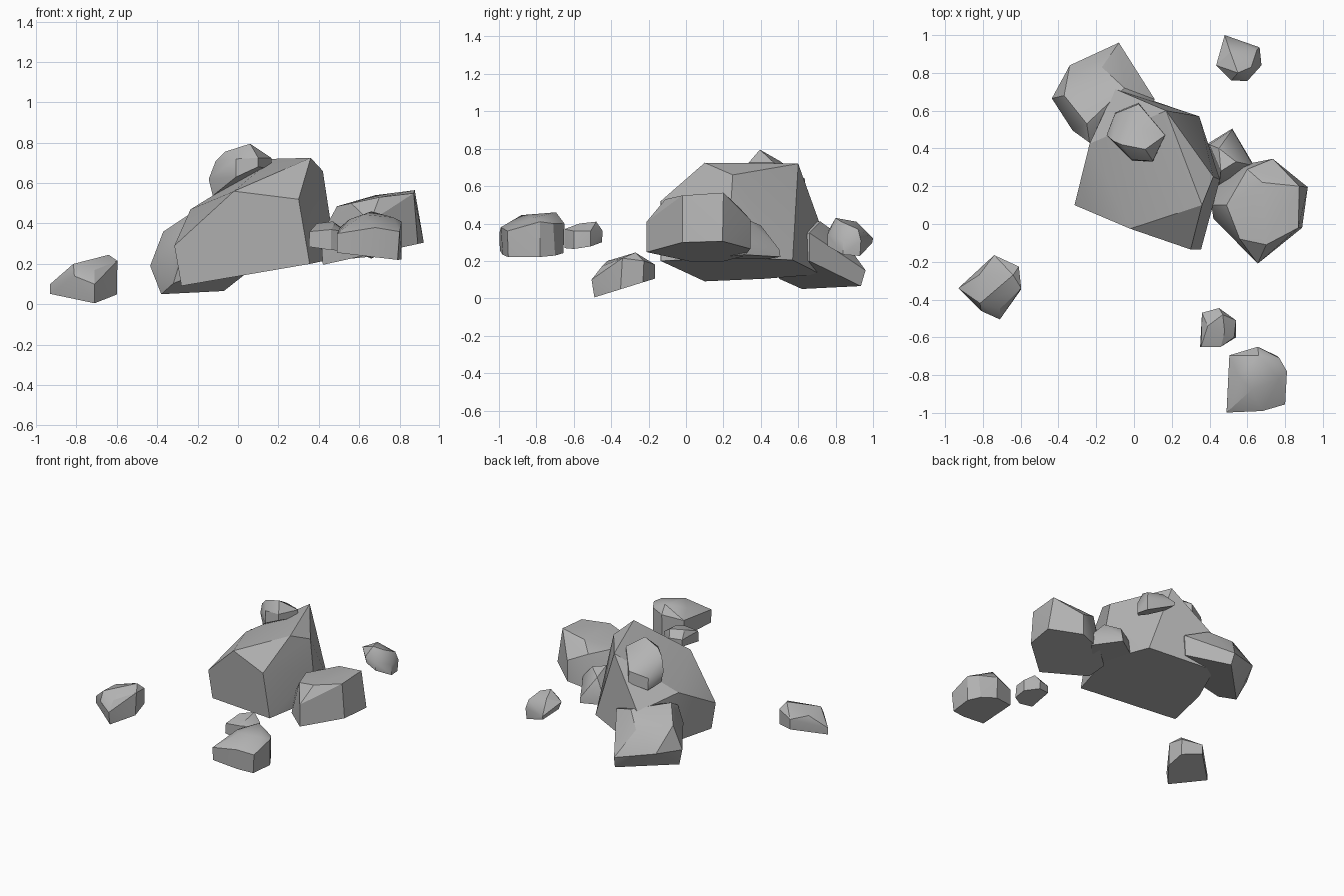
import bpy, bmesh
from math import radians

stone = bpy.data.materials.new("stone")
stone.diffuse_color = (.45, .45, .45, 1)


def rock(name, plane, base, upper):
    """Faceted boulder: a base outline on a tilted plane (z = a + bx*x + by*y), hulled with upper corners."""
    a, bx, by = plane
    bm = bmesh.new()
    for x, y in base:
        bm.verts.new((x, y, a + bx * x + by * y))
    for p in upper:
        bm.verts.new(p)
    bmesh.ops.convex_hull(bm, input=bm.verts[:])
    loose = [v for v in bm.verts if not v.link_faces]
    bmesh.ops.delete(bm, geom=loose, context='VERTS')
    bmesh.ops.dissolve_limit(bm, angle_limit=radians(4), verts=bm.verts[:], edges=bm.edges[:])
    bmesh.ops.recalc_face_normals(bm, faces=bm.faces[:])
    me = bpy.data.meshes.new(name)
    bm.to_mesh(me)
    bm.free()
    me.materials.append(stone)
    ob = bpy.data.objects.new(name, me)
    bpy.context.collection.objects.link(ob)
    # soften shallow edges, keep strong facets
    me.shade_smooth()
    me.set_sharp_from_angle(angle=radians(30))


# large central boulder
rock("main_boulder", (.139, .175, .01),
     [(-.28, .10), (.355, -.135), (.45, .235), (.345, .57), (-.10, .72), (-.22, .42)],
     [(-.315, .10, .29), (-.02, -.025, .56), (.30, -.135, .52), (.36, .10, .725), (.42, .25, .66),
      (.455, .235, .43), (.17, .60, .72), (-.10, .715, .40), (-.235, .425, .47)])

# low boulder leaning at the back left
rock("back_boulder", (.351, .335, -.28),
     [(-.38, .62), (-.32, .50), (-.07, .935), (.10, .66), (.02, .44)],
     [(-.435, .665, .19), (-.34, .84, .20), (-.08, .96, .15), (-.37, .68, .36), (-.325, .495, .30),
      (-.25, .53, .44), (-.05, .72, .41), (.11, .66, .35), (-.17, .83, .33), (-.235, .43, .38)])

# small stone on top
rock("top_stone", (.735, .45, -.30),
     [(-.125, .47), (-.01, .335), (.10, .33), (.165, .47), (.025, .64), (-.10, .59)],
     [(-.145, .47, .62), (-.11, .44, .71), (-.065, .42, .755), (.06, .395, .795), (.165, .47, .725),
      (.10, .335, .725), (-.01, .34, .72), (.025, .635, .64), (-.10, .585, .60), (.05, .50, .735)])

# boulder on the right
rock("right_boulder", (.103, .22, 0),
     [(.655, -.21), (.89, -.02), (.92, .195), (.735, .345), (.56, .31), (.43, .20), (.42, .03)],
     [(.655, -.21, .41), (.87, -.02, .55), (.875, .20, .565), (.70, -.11, .53), (.735, .345, .42),
      (.60, .29, .48), (.49, .10, .485), (.41, .10, .34), (.56, -.08, .50), (.68, .22, .54)])

# wedge stone between the main and right boulders
rock("gap_stone", (.17, .10, 0),
     [(.52, .505), (.635, .31), (.54, .21), (.45, .20), (.39, .425)],
     [(.52, .50, .26), (.63, .31, .32), (.54, .33, .42), (.46, .28, .43), (.40, .42, .31), (.45, .40, .39)])

# outlying stones
rock("back_right_stone", (.659, -.438, -.154),
     [(.675, .84), (.66, .93), (.48, .995), (.445, .86), (.52, .765), (.60, .757)],
     [(.675, .84, .31), (.65, .92, .37), (.48, 1.0, .32), (.55, .80, .43), (.60, .757, .34),
      (.62, .83, .41), (.515, .76, .36), (.51, .91, .41), (.435, .84, .38), (.665, .935, .31)])

rock("left_stone", (.157, 0, .31),
     [(-.71, -.49), (-.93, -.34), (-.74, -.165), (-.61, -.23), (-.60, -.35)],
     [(-.93, -.34, .10), (-.71, -.505, .10), (-.81, -.46, .14), (-.71, -.45, .17), (-.815, -.42, .20),
      (-.64, -.27, .245), (-.597, -.34, .215), (-.74, -.165, .18), (-.61, -.225, .20), (-.82, -.27, .19)])

rock("front_small_stone", (.435, -.15, .15),
     [(.35, -.65), (.46, -.65), (.54, -.60), (.54, -.51), (.45, -.45), (.36, -.47)],
     [(.355, -.65, .36), (.46, -.65, .37), (.53, -.60, .36), (.54, -.51, .36), (.48, -.57, .40),
      (.47, -.48, .41), (.39, -.54, .40), (.45, -.445, .36), (.36, -.47, .36)])

rock("front_stone", (.334, -.12, .02),
     [(.49, -.995), (.68, -.98), (.79, -.95), (.81, -.78), (.76, -.70), (.655, -.655), (.505, -.695)],
     [(.49, -.998, .35), (.68, -.99, .38), (.80, -.955, .36), (.81, -.78, .41), (.62, -.88, .445),
      (.77, -.82, .43), (.66, -.695, .46), (.655, -.65, .40), (.77, -.71, .40), (.55, -.80, .42),
      (.505, -.695, .38)])
